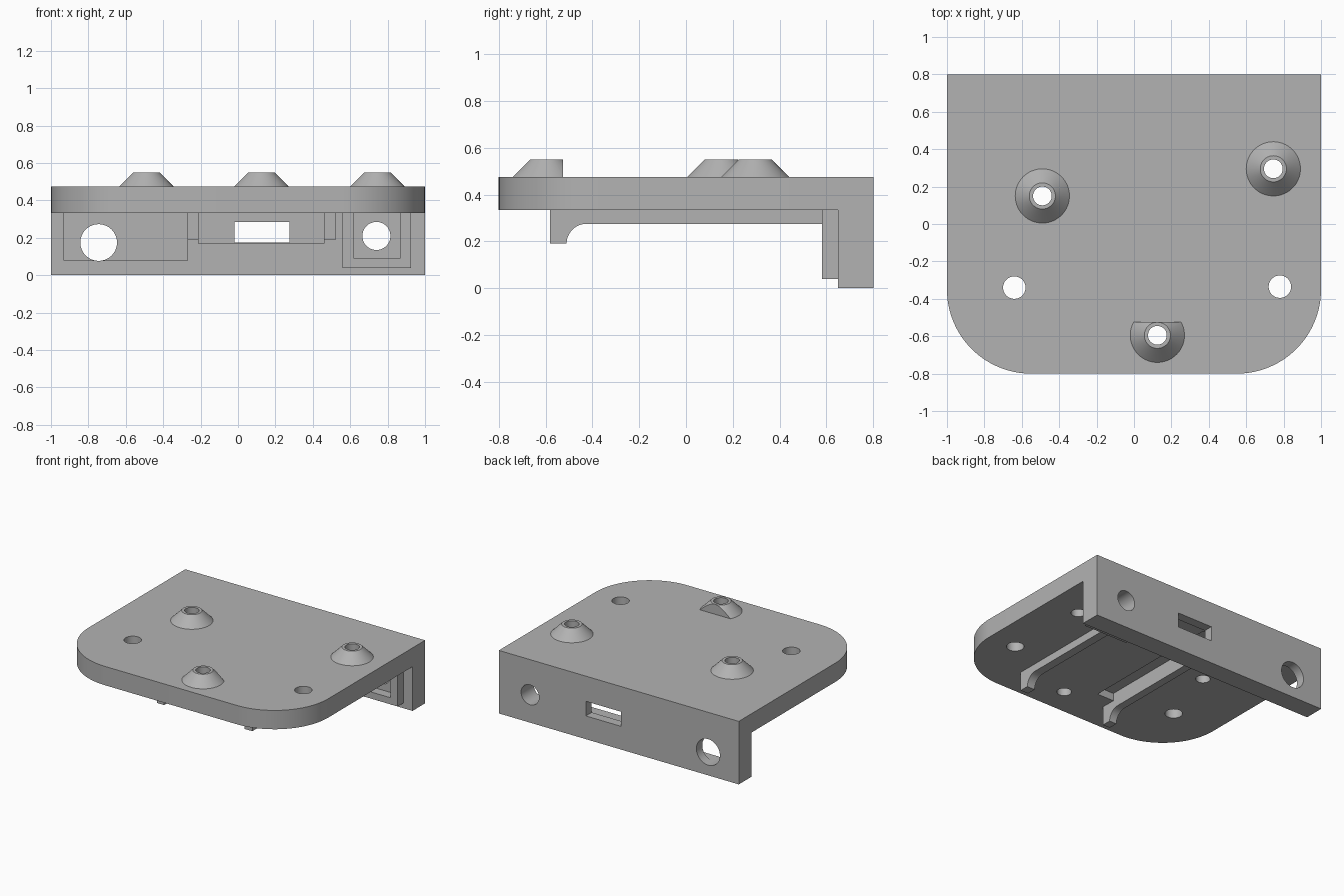
import bpy, bmesh
from math import sin, cos, pi, radians
from mathutils import Matrix, Vector

cube = bpy.data.objects.get("Cube")
if cube:
    bpy.data.objects.remove(cube, do_unlink=True)

grey = bpy.data.materials.new("plain grey")
grey.use_nodes = True
grey.diffuse_color = (0.45, 0.45, 0.45, 1)
grey.node_tree.nodes["Principled BSDF"].inputs["Base Color"].default_value = grey.diffuse_color


def finish(name, bm):
    bmesh.ops.recalc_face_normals(bm, faces=bm.faces)
    mesh = bpy.data.meshes.new(name)
    bm.to_mesh(mesh)
    bm.free()
    mesh.materials.append(grey)
    ob = bpy.data.objects.new(name, mesh)
    bpy.context.scene.collection.objects.link(ob)
    return ob


def box(name, x, y, z):
    bm = bmesh.new()
    bmesh.ops.create_cube(bm, size=1)
    for v in bm.verts:
        v.co = Vector([(a + b) / 2 + c * (b - a) for (a, b), c in zip((x, y, z), v.co)])
    return finish(name, bm)


def prism(name, points, offset):
    bm = bmesh.new()
    face = bm.faces.new([bm.verts.new(p) for p in points])
    new = bmesh.ops.extrude_face_region(bm, geom=[face])["geom"]
    bmesh.ops.translate(bm, vec=offset, verts=[g for g in new if isinstance(g, bmesh.types.BMVert)])
    return finish(name, bm)


def cone(name, centre, r1, r2, depth, axis="Z"):
    bm = bmesh.new()
    rot = Matrix.Rotation(pi / 2, 4, "X") if axis == "Y" else Matrix()
    bmesh.ops.create_cone(bm, cap_ends=True, segments=64, radius1=r1, radius2=r2,
                          depth=depth, matrix=Matrix.Translation(centre) @ rot)
    return finish(name, bm)


def combine(target, tool, operation):
    # Bake one boolean and discard the tool
    mod = target.modifiers.new(operation, "BOOLEAN")
    mod.operation = operation
    mod.solver = "EXACT"
    mod.object = tool
    dg = bpy.context.evaluated_depsgraph_get()
    mesh = bpy.data.meshes.new_from_object(target.evaluated_get(dg))
    target.modifiers.clear()
    target.data = mesh
    bpy.data.objects.remove(tool, do_unlink=True)


TOP, UNDER, STEPS = 0.475, 0.333, 24

# Top plate with two rounded front corners
R = 0.45
outline = [(1, 0.8, UNDER), (-1, 0.8, UNDER)]
for sx, start in ((-1, pi), (1, 1.5 * pi)):
    for i in range(STEPS + 1):
        a = start + i / STEPS * pi / 2
        outline.append((sx * (1 - R) + R * cos(a), -0.8 + R + R * sin(a), UNDER))
bracket = prism("mounting_bracket", outline, (0, 0, TOP - UNDER))

# Rear wall and the raised frame on its inside
combine(bracket, box("rear_wall", (-1, 1), (0.65, 0.8), (0, TOP)), "UNION")
combine(bracket, box("wall_frame", (0.56, 0.925), (0.58, 0.7), (0.04, 0.4)), "UNION")

# Guide rails under the plate, each with a filleted hook at the front
for x0, x1 in ((-0.27, -0.21), (0.46, 0.525)):
    side = [(x0, -0.58, 0.36), (x0, -0.58, 0.19)]
    for i in range(13):
        a = pi - i / 12 * pi / 2
        side.append((x0, -0.425 + 0.085 * cos(a), 0.19 + 0.085 * sin(a)))
    side += [(x0, 0.68, 0.275), (x0, 0.68, 0.36)]
    combine(bracket, prism("guide_rail", side, (x1 - x0, 0, 0)), "UNION")

# Tapered standoffs, the front one trimmed flat at the back
standoffs = ((-0.49, 0.15), (0.745, 0.295), (0.125, -0.595))
for x, y in standoffs:
    post = cone("standoff", (x, y, TOP + 0.0375), 0.145, 0.07, 0.075)
    if y < -0.5:
        combine(post, box("trim", (-0.1, 0.4), (-0.525, -0.3), (0.4, 0.6)), "DIFFERENCE")
    combine(bracket, post, "UNION")

# Screw holes through the plate
holes = [(x, y, 0.05) for x, y in standoffs] + [(-0.64, -0.34, 0.06), (0.78, -0.335, 0.06)]
for x, y, r in holes:
    combine(bracket, cone("screw_hole", (x, y, 0.45), r, r, 0.5), "DIFFERENCE")

# Pockets, frame opening, slot and underside grooves
cuts = (
    ((-0.93, -0.27), (0.6, 0.73), (0.08, UNDER)),
    ((-0.21, 0.46), (0.6, 0.73), (0.17, UNDER)),
    ((0.62, 0.865), (0.5, 0.65), (0.09, UNDER)),
    ((-0.02, 0.275), (0.6, 0.9), (0.175, 0.285)),
    ((0.41, 0.46), (-0.47, 0.65), (0.3, 0.39)),
    ((-0.21, -0.07), (-0.47, 0.65), (0.3, 0.39)),
)
for spans in cuts:
    combine(bracket, box("cutter", *spans), "DIFFERENCE")

# Round openings in the rear wall
for x, z, r in ((-0.745, 0.175, 0.098), (0.74, 0.21, 0.075)):
    combine(bracket, cone("wall_hole", (x, 0.75, z), r, r, 0.4, "Y"), "DIFFERENCE")

# Smooth the curved faces, keep the edges crisp
bpy.ops.object.select_all(action="DESELECT")
bracket.select_set(True)
bpy.context.view_layer.objects.active = bracket
bpy.ops.object.shade_smooth_by_angle(angle=radians(25))
